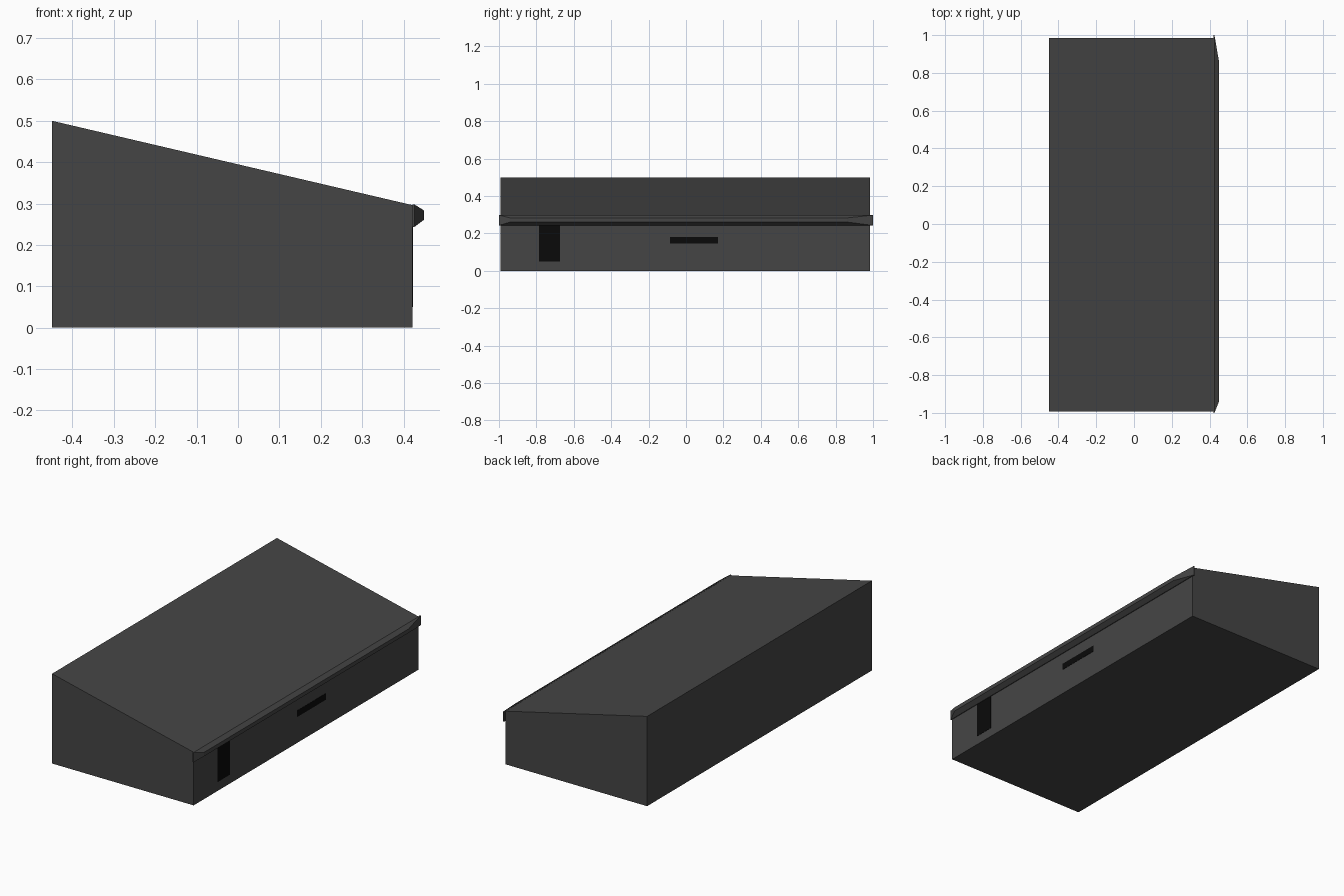
import bpy, bmesh

if "Cube" in bpy.data.objects:
    bpy.data.objects.remove(bpy.data.objects["Cube"])


def material(name, v):
    m = bpy.data.materials.new(name)
    m.diffuse_color = (v, v, v, 1)
    m.use_nodes = True
    m.node_tree.nodes["Principled BSDF"].inputs["Base Color"].default_value = m.diffuse_color
    return m


grey = material("dark_grey", 0.06)
black = material("black", 0.003)


def loft(name, rings, mat):
    """Closed solid skinned through rings of equal point count."""
    bm = bmesh.new()
    loops = [[bm.verts.new(p) for p in ring] for ring in rings]
    n = len(loops[0])
    for a, b in zip(loops, loops[1:]):
        for i in range(n):
            j = (i + 1) % n
            bm.faces.new((a[i], a[j], b[j], b[i]))
    bm.faces.new(loops[0][::-1])
    bm.faces.new(loops[-1])
    bmesh.ops.recalc_face_normals(bm, faces=bm.faces[:])
    mesh = bpy.data.meshes.new(name)
    bm.to_mesh(mesh)
    bm.free()
    mesh.materials.append(mat)
    obj = bpy.data.objects.new(name, mesh)
    bpy.context.collection.objects.link(obj)
    return obj


def rect(x, y0, y1, z0, z1):
    return [(x, y0, z0), (x, y1, z0), (x, y1, z1), (x, y0, z1)]


# Wedge body: side profile swept along y
profile = [(-0.45, 0), (0.422, 0), (0.422, 0.296), (-0.45, 0.50)]
loft("wedge_body", [[(x, y, z) for x, z in profile] for y in (-0.993, 0.985)], grey)

# Bevelled lip along the low edge, longer taper at the +y end
loft("front_lip", [rect(0.421, -1.0, 1.0, 0.243, 0.297),
                   rect(0.426, -1.0, 1.0, 0.243, 0.298),
                   rect(0.45, -0.94, 0.86, 0.261, 0.283)], grey)

# Black openings on the low side
for name, y0, y1, z0, z1 in [("tall_slot", -0.785, -0.675, 0.05, 0.255),
                             ("wide_slot", -0.085, 0.17, 0.145, 0.18)]:
    loft(name, [rect(0.415, y0, y1, z0, z1), rect(0.4235, y0, y1, z0, z1)], black)
